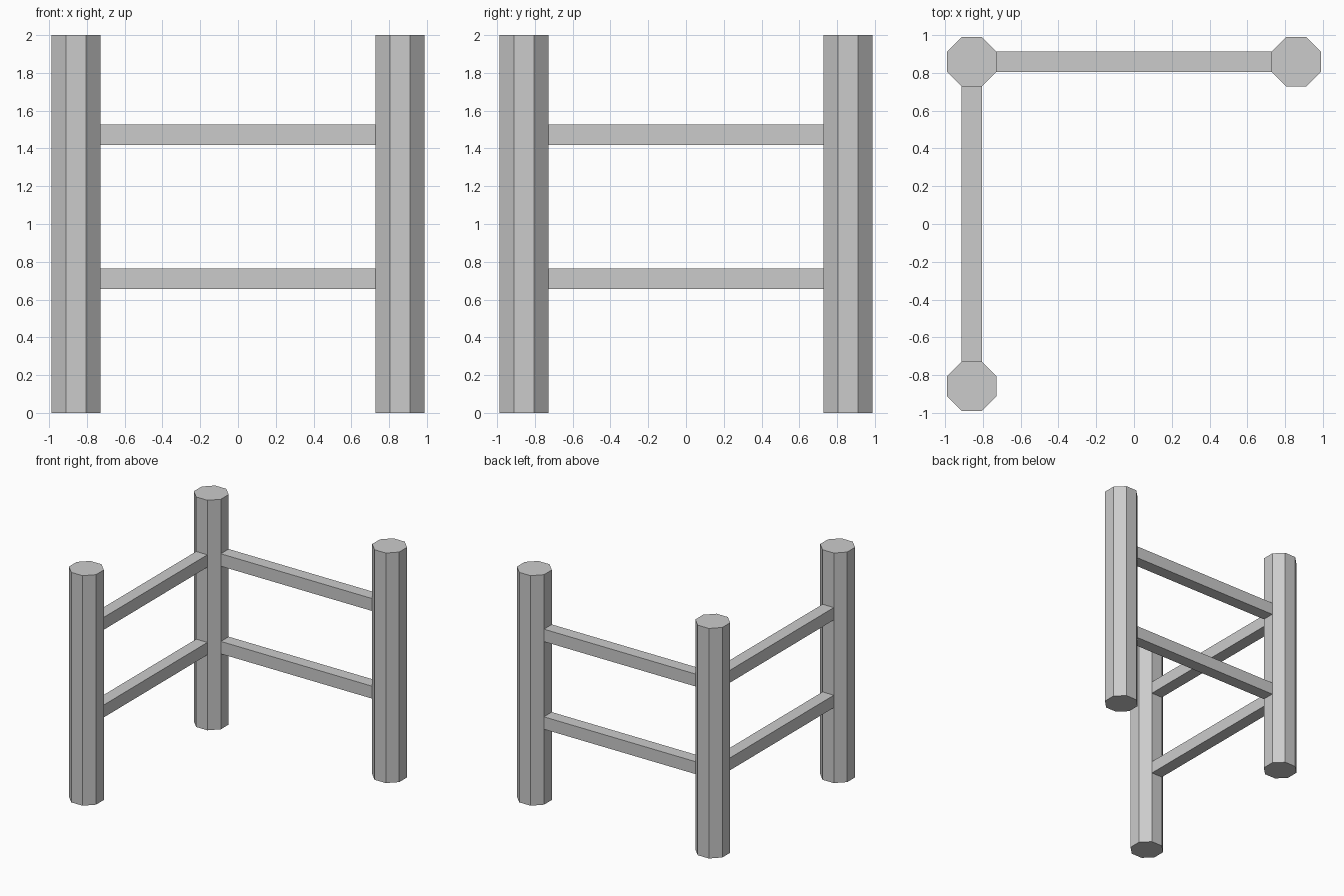
import bpy
from math import cos, pi

if "Cube" in bpy.data.objects:
    bpy.data.objects.remove(bpy.data.objects["Cube"])

HEIGHT = 2.0
POST = 0.858      # post centre offset from the origin
APOTHEM = 0.13    # post centre to flat side
RAIL = 0.108      # rail thickness, same as one octagon side
RAIL_HEIGHTS = {"lower": 0.71, "upper": 1.472}


def add_post(name, x, y):
    bpy.ops.mesh.primitive_cylinder_add(
        vertices=8, radius=APOTHEM / cos(pi / 8), depth=HEIGHT,
        location=(x, y, HEIGHT / 2), rotation=(0, 0, pi / 8))
    post = bpy.context.object
    post.name = name
    # Make sure two flats face along each axis
    bpy.ops.object.transform_apply(location=False, rotation=True, scale=False)
    if max(v.co.x for v in post.data.vertices) > APOTHEM + 0.005:
        post.rotation_euler.z = pi / 8


def add_rail(name, location, size):
    bpy.ops.mesh.primitive_cube_add(size=1, location=location)
    rail = bpy.context.object
    rail.name = name
    rail.scale = size
    bpy.ops.object.transform_apply(location=False, rotation=False, scale=True)


# Three octagonal posts around the corner
add_post("corner_post", -POST, POST)
add_post("back_end_post", POST, POST)
add_post("side_end_post", -POST, -POST)

# Square rails meeting the flat sides of the posts
length = 2 * (POST - APOTHEM) + 0.002
for level, z in RAIL_HEIGHTS.items():
    add_rail(f"back_{level}_rail", (0, POST, z), (length, RAIL, RAIL))
    add_rail(f"side_{level}_rail", (-POST, 0, z), (RAIL, length, RAIL))
